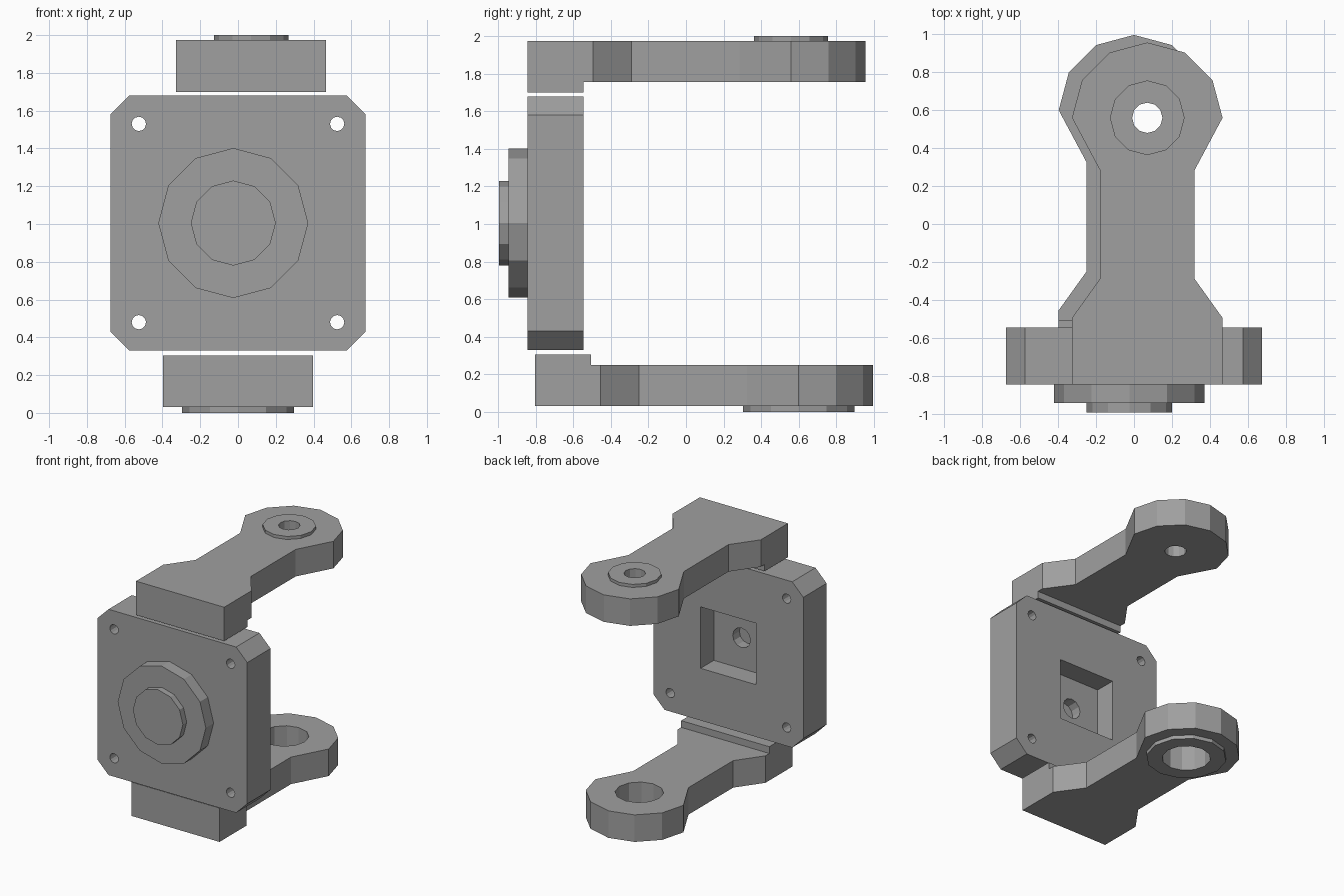
import bpy, bmesh, math
from mathutils import Vector

cube = bpy.data.objects.get("Cube")
if cube:
    bpy.data.objects.remove(cube, do_unlink=True)

grey = bpy.data.materials.new("machined grey")
grey.use_nodes = True
GREY = (0.35, 0.35, 0.35, 1)
grey.diffuse_color = GREY
grey.node_tree.nodes["Principled BSDF"].inputs["Base Color"].default_value = GREY


def prism(name, outline, start, end, axis="z"):
    """Extrude a 2D outline along z (points are x, y) or along y (points are x, z)."""
    def place(a, b, t):
        return (a, b, t) if axis == "z" else (a, t, b)
    bm = bmesh.new()
    face = bm.faces.new([bm.verts.new(place(a, b, start)) for a, b in outline])
    side = bmesh.ops.extrude_face_region(bm, geom=[face])["geom"]
    moved = [v for v in side if isinstance(v, bmesh.types.BMVert)]
    bmesh.ops.translate(bm, verts=moved, vec=Vector(place(0, 0, end - start)))
    bmesh.ops.recalc_face_normals(bm, faces=bm.faces)
    mesh = bpy.data.meshes.new(name)
    bm.to_mesh(mesh)
    bm.free()
    mesh.materials.append(grey)
    obj = bpy.data.objects.new(name, mesh)
    bpy.context.collection.objects.link(obj)
    return obj


def circle(cx, cy, radius, sides=12):
    turn = 2 * math.pi / sides
    return [(cx + radius * math.cos(i * turn), cy + radius * math.sin(i * turn))
            for i in range(sides)]


def rect(x0, y0, x1, y1):
    return [(x0, y0), (x1, y0), (x1, y1), (x0, y1)]


def cut(obj, cutters):
    """Subtract each cutter, bake the result and delete the cutters."""
    for cutter in cutters:
        cutter.hide_render = True
        mod = obj.modifiers.new("cut", "BOOLEAN")
        mod.operation = "DIFFERENCE"
        mod.solver = "EXACT"
        mod.object = cutter
    graph = bpy.context.evaluated_depsgraph_get()
    baked = bpy.data.meshes.new_from_object(obj.evaluated_get(graph))
    obj.modifiers.clear()
    obj.data = baked
    for cutter in cutters:
        bpy.data.objects.remove(cutter, do_unlink=True)


def arm(name, cx, cy, inner, ledge, outer, boss_end, boss_radius, hole_radius):
    """Dog-bone arm with a thick foot, a round eye at (cx, cy) and a raised boss."""
    r, waist, foot = 0.397, 0.25, cy - 1.405
    right = [(r, foot), (r, foot + 0.35), (waist, foot + 0.555), (waist, cy - 0.275)]
    eye = circle(0, cy, r)[:7]
    left = [(-x, y) for x, y in reversed(right)]
    outline = [(cx + x, y) for x, y in right + eye + left]
    body = prism(name, outline, ledge, outer)
    # thin the arm behind its foot, then bore the eye
    beyond = ledge + (ledge - inner)
    step = prism("step_cutter", rect(cx - 1, foot + 0.3, cx + 1, 2), beyond, inner)
    hole = prism("bore_cutter", circle(cx, cy, hole_radius), -1, 3)
    cut(body, [step, hole])
    boss = prism(name + "_boss", circle(cx, cy, boss_radius), outer, boss_end)
    cut(boss, [prism("bore_cutter", circle(cx, cy, hole_radius), -1, 3)])


# Upper and lower arms
arm("upper_arm", 0.07, 0.56, 1.755, 1.70, 1.975, 2.0, 0.197, 0.08)
arm("lower_arm", 0.0, 0.60, 0.25, 0.305, 0.03, 0.0, 0.297, 0.18)

# Mounting plate with clipped corners
MID, HALF, CLIP = 1.005, 0.675, 0.1
FRONT, BACK, FLOOR = -0.845, -0.545, -0.715
h, k = HALF, HALF - CLIP
corners = [(k, -h), (h, -k), (h, k), (k, h), (-k, h), (-h, k), (-h, -k), (-k, -h)]
plate = prism("mounting_plate", [(x, MID + z) for x, z in corners], FRONT, BACK, "y")

# Screw holes, square back pocket and shaft hole
cutters = [prism("screw_cutter", circle(sx * 0.525, MID + sz * 0.525, 0.038), -2, 2, "y")
           for sx in (-1, 1) for sz in (-1, 1)]
cutters.append(prism("pocket_cutter", rect(-0.25, MID - 0.25, 0.25, MID + 0.25),
                     FLOOR, 0, "y"))
cutters.append(prism("shaft_cutter", circle(0, MID, 0.08), -0.8, -0.6, "y"))
cut(plate, cutters)

# Stepped round hub on the front
prism("hub_base", circle(-0.025, MID, 0.397), -0.945, FRONT, "y")
prism("hub_cap", circle(-0.025, MID, 0.225), -0.995, -0.945, "y")
